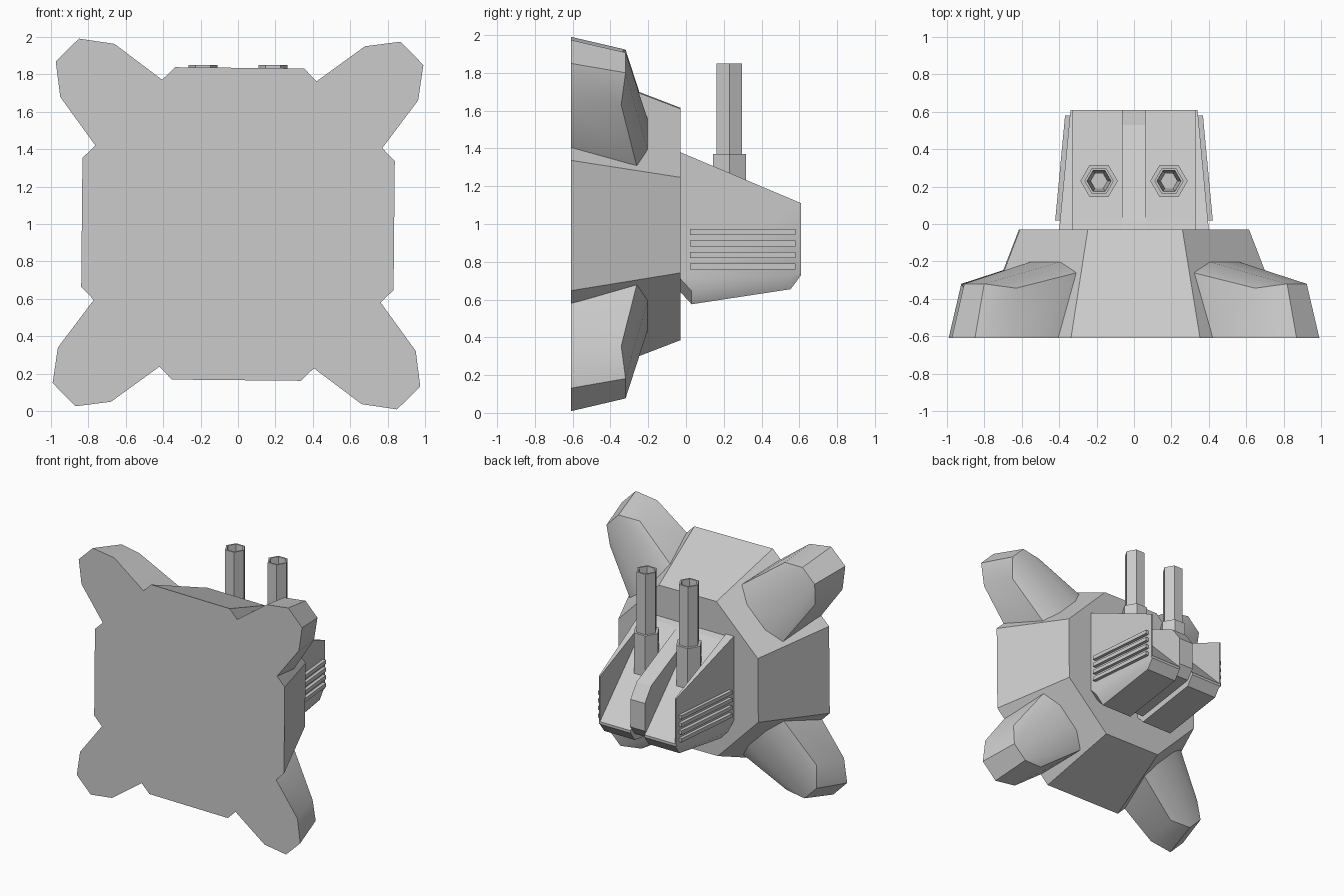
import bpy, bmesh, math
from mathutils import Vector, Matrix

cube = bpy.data.objects.get("Cube")
if cube:
    bpy.data.objects.remove(cube, do_unlink=True)

grey = bpy.data.materials.new("plain_grey")
grey.use_nodes = True
colour = (0.6, 0.6, 0.6, 1)
grey.diffuse_color = colour
grey.node_tree.nodes["Principled BSDF"].inputs["Base Color"].default_value = colour

FRONT, REAR = -0.61, -0.03
# Base sits slightly twisted about its own axis
TWIST = Matrix.Translation((0, 0, 1)) @ Matrix.Rotation(math.radians(0.55), 4, 'Y')


def make(name, verts, faces, matrix=Matrix(), smooth=None):
    bm = bmesh.new()
    vs = [bm.verts.new(matrix @ Vector(v)) for v in verts]
    for f in faces:
        bm.faces.new([vs[i] for i in f])
    bmesh.ops.recalc_face_normals(bm, faces=bm.faces)
    mesh = bpy.data.meshes.new(name)
    bm.to_mesh(mesh)
    bm.free()
    mesh.materials.append(grey)
    ob = bpy.data.objects.new(name, mesh)
    bpy.context.collection.objects.link(ob)
    if smooth:
        bpy.ops.object.select_all(action='DESELECT')
        ob.select_set(True)
        bpy.context.view_layer.objects.active = ob
        bpy.ops.object.shade_smooth_by_angle(angle=math.radians(smooth))
    return ob


def loft(name, rings, matrix=Matrix(), smooth=None):
    """Skin a list of equal-length closed rings and cap both ends."""
    n = len(rings[0])
    faces = [list(range(n)), [(len(rings) - 1) * n + i for i in range(n)]]
    for r in range(len(rings) - 1):
        for i in range(n):
            j = (i + 1) % n
            faces.append([r * n + i, r * n + j, (r + 1) * n + j, (r + 1) * n + i])
    return make(name, [v for ring in rings for v in ring], faces, matrix, smooth)


# Base: tapered octagonal block
def octagon(wide, flat, y):
    half = [(flat, wide), (wide, flat), (wide, -flat), (flat, -wide)]
    return [(x, y, z) for x, z in half + [(-x, -z) for x, z in half]]


loft("base_block", [octagon(0.835, 0.345, FRONT), octagon(0.613, 0.253, REAR)], TWIST)


# Corner feet: points given as (outward, sideways, y)
def extend(inner, outer):
    return tuple(a + 0.25 * (a - b) for a, b in zip(inner, outer))


def mirrored(half):
    return half + [(r, -t, y) for r, t, y in reversed(half)]


shoulder_f, shoulder_b = (1.15, 0.203, FRONT), (1.09, 0.187, -0.343)
tip_f, tip_b = (1.303, 0.087, FRONT), (1.22, 0.075, -0.32)
inner_f = extend((0.83, 0.251, FRONT), shoulder_f)
inner_b = extend((0.742, 0.247, -0.27), shoulder_b)
peak = extend((0.665, 0.113, -0.20), tip_b)
foot_verts = (mirrored([inner_f, shoulder_f, tip_f])
              + mirrored([inner_b, shoulder_b, tip_b]) + mirrored([peak]))
foot_faces = [range(6)] + [(i, i + 1, i + 7, i + 6) for i in range(5)]
foot_faces += [(6, 7, 8, 12), (8, 9, 13, 12), (9, 10, 11, 13), (0, 6, 12, 13, 11, 5)]
foot_verts = [(r, y, t) for r, t, y in foot_verts]
for k, name in enumerate(["upper_left", "upper_right", "lower_right", "lower_left"]):
    spin = Matrix.Rotation(-math.radians(45 + 90 * k), 4, 'Y')
    make(name + "_foot", foot_verts, foot_faces, TWIST @ spin, 50)


# Rear housing
def wall_x(y):
    return 0.40 - (y - REAR) * 0.094


def slab(name, profile, x0, x1):
    return loft(name, [[(x, y, z) for y, z in profile] for x in (x0, x1)])


belly = [(0.61, 0.73), (0.555, 0.655), (0.03, 0.575), (REAR, 0.64)]
wall = [(REAR, 1.38), (0.61, 1.11)] + belly
trough = [(REAR, 1.365), (0.02, 1.35), (0.61, 0.75)] + belly
ridge = [(REAR, 1.37), (0.02, 1.35), (0.53, 1.11), (0.61, 1.0)]
ridge += [(y, z + 0.05) for y, z in belly]
slab("centre_ridge", ridge, -0.065, 0.062)

for side, s in (("left", 1), ("right", -1)):
    # Sloping floor beside the ridge
    slab(side + "_trough", trough, s * 0.062, s * 0.331)

    # Side wall, chamfered along the bottom
    inside = [(s * 0.33, y, z) for y, z in wall]
    outside = [(s * wall_x(y), y, z + (0.07 if i > 2 else 0))
               for i, (y, z) in enumerate(wall)]
    loft(side + "_wall", [inside, outside], smooth=35)

    # Raised slats on the wall
    for i in range(4):
        z = 0.775 + 0.061 * i
        ends = []
        for y in (0.02, 0.58):
            x = wall_x(y)
            ends.append([(s * (x + dx), y, z + dz) for dx, dz in
                         ((-0.005, -0.015), (0.026, -0.015), (0.026, 0.015), (-0.005, 0.015))])
        loft(f"{side}_slat_{i + 1}", ends)

    # Hexagonal barrel with a bore, standing in a collar
    def hexagon(radius, z):
        return [(s * 0.187 + radius * math.cos(i * math.pi / 3),
                 0.23 + radius * math.sin(i * math.pi / 3), z) for i in range(6)]

    loft(side + "_collar", [hexagon(0.1, 0.95), hexagon(0.1, 1.37)])
    loft(side + "_barrel", [hexagon(0.078, 1.3), hexagon(0.078, 1.85),
                            hexagon(0.064, 1.85), hexagon(0.045, 1.6)])
